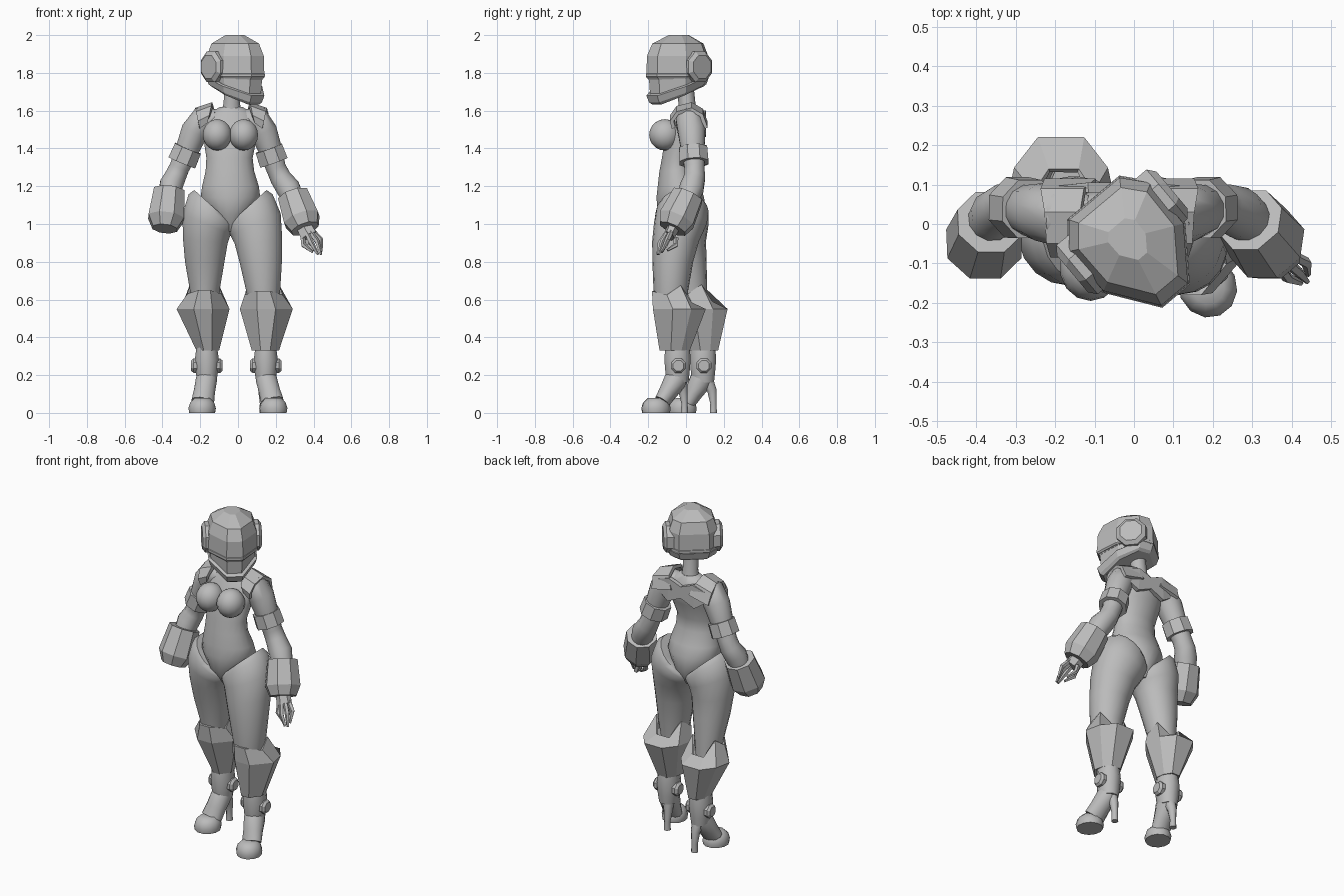
import bpy, bmesh, math
from mathutils import Vector, Matrix

if "Cube" in bpy.data.objects:
    bpy.data.objects.remove(bpy.data.objects["Cube"])

grey = bpy.data.materials.new("warm_grey")
grey.diffuse_color = (0.5, 0.5, 0.5, 1)
grey.use_nodes = True
grey.node_tree.nodes["Principled BSDF"].inputs["Base Color"].default_value = grey.diffuse_color


def finish(name, bm, smooth=False, thick=0):
    bmesh.ops.recalc_face_normals(bm, faces=bm.faces)
    me = bpy.data.meshes.new(name)
    bm.to_mesh(me)
    bm.free()
    ob = bpy.data.objects.new(name, me)
    bpy.context.collection.objects.link(ob)
    me.materials.append(grey)
    if thick:
        m = ob.modifiers.new("wall", 'SOLIDIFY')
        m.thickness = thick
        m.offset = -1
    if smooth:
        bpy.context.view_layer.objects.active = ob
        ob.select_set(True)
        bpy.ops.object.shade_smooth_by_angle(angle=math.radians(50))
        ob.select_set(False)
    return ob


def skin(name, loops, smooth=False, thick=0, caps=True, closed=True):
    """Bridge equal point loops."""
    bm = bmesh.new()
    rows = [[bm.verts.new(p) for p in loop] for loop in loops]
    n = len(rows[0])
    for a, b in zip(rows, rows[1:]):
        for i in range(n if closed else n - 1):
            j = (i + 1) % n
            bm.faces.new((a[i], a[j], b[j], b[i]))
    if caps:
        bm.faces.new(rows[0])
        bm.faces.new(rows[-1])
    return finish(name, bm, smooth, thick)


def loft(name, rings, n=16, smooth=True):
    """Level rings: x, y, z, rx, ry and an optional sideways slope."""
    loops = []
    for x, y, z, rx, ry, *s in rings:
        k = s[0] if s else 0
        loops.append([(x + rx * math.cos(t), y + ry * math.sin(t), z + k * rx * math.cos(t))
                      for t in [2 * math.pi * (i + .5) / n for i in range(n)]])
    return skin(name, loops, smooth)


def tube(name, pts, n=10, smooth=True):
    """Rings square to a path: x, y, z, radius and an optional second radius."""
    c = [Vector(p[:3]) for p in pts]
    loops = []
    for i, p in enumerate(pts):
        d = (c[min(i + 1, len(c) - 1)] - c[max(i - 1, 0)]).normalized()
        side = Vector((0, 1, 0)).cross(d) if abs(d.y) < .95 else Vector((1, 0, 0))
        side.normalize()
        up = d.cross(side)
        r2 = p[4] if len(p) > 4 else p[3]
        loops.append([c[i] + side * p[3] * math.cos(t) + up * r2 * math.sin(t)
                      for t in [2 * math.pi * (k + .5) / n for k in range(n)]])
    return skin(name, loops, smooth)


def cuff(name, a, b, radii, n=8):
    """Straight faceted sleeve; radii are (fraction along, radius)."""
    a, b = Vector(a), Vector(b)
    return tube(name, [(*a.lerp(b, f), r) for f, r in radii], n, False)


# Torso, neck and bust
loft("torso", [(-.04, -.02, .96, .03, .07), (-.04, -.025, 1.05, .11, .125), (-.04, -.03, 1.14, .16, .128),
               (-.04, -.038, 1.2, .152, .113), (-.043, -.05, 1.28, .13, .092), (-.045, -.045, 1.35, .124, .083),
               (-.042, -.02, 1.45, .142, .095), (-.038, .005, 1.53, .15, .088), (-.036, .015, 1.585, .12, .066),
               (-.036, .012, 1.62, .06, .045)], 20)
loft("neck", [(-.036, .012, 1.58, .06, .05), (-.033, .005, 1.64, .045, .045), (-.03, -.01, 1.78, .045, .045)], 10)
for side in (-1, 1):
    bm = bmesh.new()
    bmesh.ops.create_uvsphere(bm, u_segments=14, v_segments=10, radius=1)
    bmesh.ops.transform(bm, matrix=Matrix.Translation((-.04 + side * .07, -.112, 1.472))
                        @ Matrix.Diagonal((.078, .083, .083, 1)), verts=bm.verts)
    finish("bust", bm, True)

# Back yoke and shoulder straps
for side in (-1, 1):
    path = [(-.075, 1.535, .125, .165), (-.085, 1.575, .115, .175), (-.05, 1.625, .105, .185),
            (.03, 1.645, .1, .19), (.09, 1.61, .09, .2), (.115, 1.54, .06, .19)]
    loops = []
    for y, z, w0, w1 in path:
        loops.append([(-.037 + side * w0, y, z), (-.037 + side * w1, y, z - .03)])
    skin("shoulder_strap", loops, thick=.02, caps=False, closed=False)
skin("back_yoke", [[(-.037 + x, .095 + .01 * (abs(x) < .1), z) for x, z in row] for row in (
    [(-.17, 1.57), (-.08, 1.6), (0, 1.57), (.08, 1.6), (.17, 1.57)],
    [(-.15, 1.5), (-.09, 1.46), (0, 1.5), (.09, 1.46), (.15, 1.5)])], thick=.025, caps=False, closed=False)

# Helmet, built facing its own forward axis then turned
turn = math.radians(40)
ear = Vector((math.cos(turn), math.sin(turn), 0))
fwd = Vector((math.sin(turn), -math.cos(turn), 0))
mid = Vector((-.03, -.02, 0))
half = [(.045, .21), (.135, .085), (.138, -.05), (.085, -.112)]
plan = half + [(-u, f) for u, f in reversed(half)]


def head_ring(scale, z, slope=0, fcut=0):
    out = []
    for u, f in plan:
        g = .02 + (f - .02) * scale - (fcut if f > .2 else 0)
        p = mid + ear * u * scale + fwd * g
        out.append((p.x, p.y, z - slope * max(f + .03, 0)))
    return out


skin("helmet_dome", [head_ring(.93, 1.775, .05), head_ring(1, 1.795), head_ring(.98, 1.89),
                     head_ring(.82, 1.955), head_ring(.32, 2.0)])
skin("face_plate", [head_ring(.72, 1.73, .38), head_ring(.88, 1.74, .3), head_ring(.94, 1.81)])
skin("brow_ridge", [head_ring(.97, 1.775, .02), head_ring(1.015, 1.78), head_ring(1.015, 1.795),
                    head_ring(.97, 1.8)])
skin("jaw_band", [head_ring(.82, 1.728, .4), head_ring(.92, 1.74, .4), head_ring(1.0, 1.775, .4),
                  head_ring(.94, 1.782, .4)])
for s in (-1, 1):
    a = mid + ear * s * .10 + Vector((0, 0, 1.832))
    b = mid + ear * s * .165 + Vector((0, 0, 1.832))
    cuff("ear_disc", a, b, [(0, .088), (.75, .088), (1, .066)])

# Arms
arms = {
    "right": [(.03, .015, 1.55, .06), (.1, .02, 1.55, .077), (.135, .03, 1.49, .075), (.165, .035, 1.41, .066),
              (.2, .045, 1.3, .055), (.225, .045, 1.245, .058), (.265, .03, 1.19, .066), (.305, 0, 1.11, .055)],
    "left": [(-.12, .015, 1.55, .06), (-.185, .02, 1.55, .077), (-.23, .03, 1.49, .075), (-.262, .035, 1.41, .066),
             (-.31, .045, 1.3, .055), (-.33, .045, 1.255, .058), (-.352, .025, 1.21, .064), (-.372, 0, 1.13, .055)]}
for k, pts in arms.items():
    tube(k + "_arm", pts, 12)
cuff("right_arm_band", (.163, .038, 1.4), (.19, .042, 1.325), [(0, .066), (0, .08), (1, .083), (1, .06)])
cuff("left_arm_band", (-.265, .038, 1.4), (-.297, .042, 1.325), [(0, .066), (0, .08), (1, .083), (1, .06)])
cuff("right_cuff", (.293, .01, 1.15), (.355, -.072, .975),
     [(.12, .05), (0, .068), (0, .088), (.72, .102), (1, .078), (1, .055), (.8, .05)])
cuff("left_cannon", (-.365, .005, 1.175), (-.387, -.072, .975),
     [(.12, .05), (0, .068), (0, .088), (.72, .102), (1, .07), (1, .045), (.7, .04)])

# Open hand with slim fingers
h0, h1 = Vector((.35, -.065, .985)), Vector((.43, -.14, .83))
across = Vector((.75, .35, .25)).normalized()
thick = (h1 - h0).cross(across).normalized()
tube("palm", [(*h0, .045, .035), (*h0.lerp(h1, .32), .05, .03)], 6, False)
for i, (a, t, reach) in enumerate([(-.038, -.012, .8), (-.014, .02, .97), (.014, .02, 1), (.038, .01, .9),
                                   (0, -.045, .72)]):
    off = across * a + thick * t
    tube("thumb" if i == 4 else "finger",
         [(*(h0.lerp(h1, .25) + off * .8), .014), (*(h0.lerp(h1, reach * .62) + off * 1.2), .014),
          (*(h0.lerp(h1, reach) + off * .55), .007)], 5, False)

# Thighs with high-cut upper edge
loft("right_thigh", [(.135, -.08, .56, .075, .08), (.133, -.08, .65, .092, .092), (.12, -.07, .8, .114, .108),
                     (.108, -.055, .91, .128, .124, .1), (.092, -.03, 1.0, .136, .14, .42),
                     (.06, -.02, 1.065, .125, .14, .75), (.046, -.02, 1.085, .107, .125, .9)], 18)
loft("left_thigh", [(-.178, .035, .56, .07, .078), (-.176, .028, .65, .08, .084), (-.176, .005, .8, .106, .104),
                    (-.173, -.012, .91, .12, .118, -.1), (-.166, -.018, 1.0, .13, .138, -.42),
                    (-.138, -.02, 1.065, .125, .14, -.75), (-.126, -.02, 1.085, .107, .125, -.9)], 18)

# Boots: faceted shin shells, ankles, feet and heels
shell = [(-.35, -1), (.35, -1), (1, -.25), (.85, .45), (.42, 1), (-.42, 1), (-.85, .45), (-1, -.25)]
rims = [0, 0, -.02, .03, -.06, -.06, .03, -.02]


def boot(side, rings, ankle, toe, heel):
    loops = []
    for k, (x, y, z, rx, ry) in enumerate(rings):
        loops.append([(x + rx * u, y + ry * v, z + (rims[i] if k == 2 else 0))
                      for i, (u, v) in enumerate(shell)])
    skin(side + "_shin_shell", loops, thick=.015, caps=False)
    ax, ay = ankle
    tx, ty = toe
    loft(side + "_ankle", [(ax, ay, .16, .052, .06), (ax, ay, .21, .06, .066), (ax, ay, .28, .066, .072),
                           (ax, ay, .34, .058, .068), (ax, ay, .4, .05, .06)], 12)
    d = Vector((tx - ax, ty - ay, 0))
    at = lambda f, z: (ax + d.x * f, ay + d.y * f, z)
    tube(side + "_foot", [(*at(-.12, .21), .05, .05), (*at(.1, .17), .058, .062), (*at(.4, .11), .058, .05),
                          (*at(.65, .06), .062, .042)], 12)
    # Toe cap with flat sole
    angle = math.atan2(d.x, -d.y)
    loops = []
    for s, z in ((1, 0), (1.06, .025), (.93, .055), (.6, .078)):
        row = []
        for i in range(12):
            t = 2 * math.pi * i / 12
            p = Matrix.Rotation(angle, 3, 'Z') @ Vector((.07 * s * math.cos(t), .075 * s * math.sin(t), 0))
            row.append((tx + p.x - d.x * .25, ty + p.y - d.y * .25 - .02, z))
        loops.append(row)
    skin(side + "_toe_cap", loops, True)
    tube(side + "_heel", [(*at(-.1, .19), .038, .04), (heel[0], heel[1] - .008, .12, .027),
                          (heel[0], heel[1], .05, .018), (heel[0], heel[1], 0, .02)], 8)
    for s in (-1, 1):
        cuff(side + "_ankle_disc", (ax + s * .05, ay + .005, .25), (ax + s * .083, ay + .005, .25),
             [(0, .042), (.6, .042), (1, .03)])


boot("right", [(.145, -.06, .33, .072, .08), (.15, -.035, .55, .14, .14), (.135, -.075, .645, .1, .105)],
     (.147, -.045), (.2, -.17), (.132, -.008))
boot("left", [(-.16, .095, .33, .06, .075), (-.185, .08, .55, .14, .14), (-.178, .035, .65, .09, .105)],
     (-.165, .09), (-.198, -.03), (-.16, .145))
